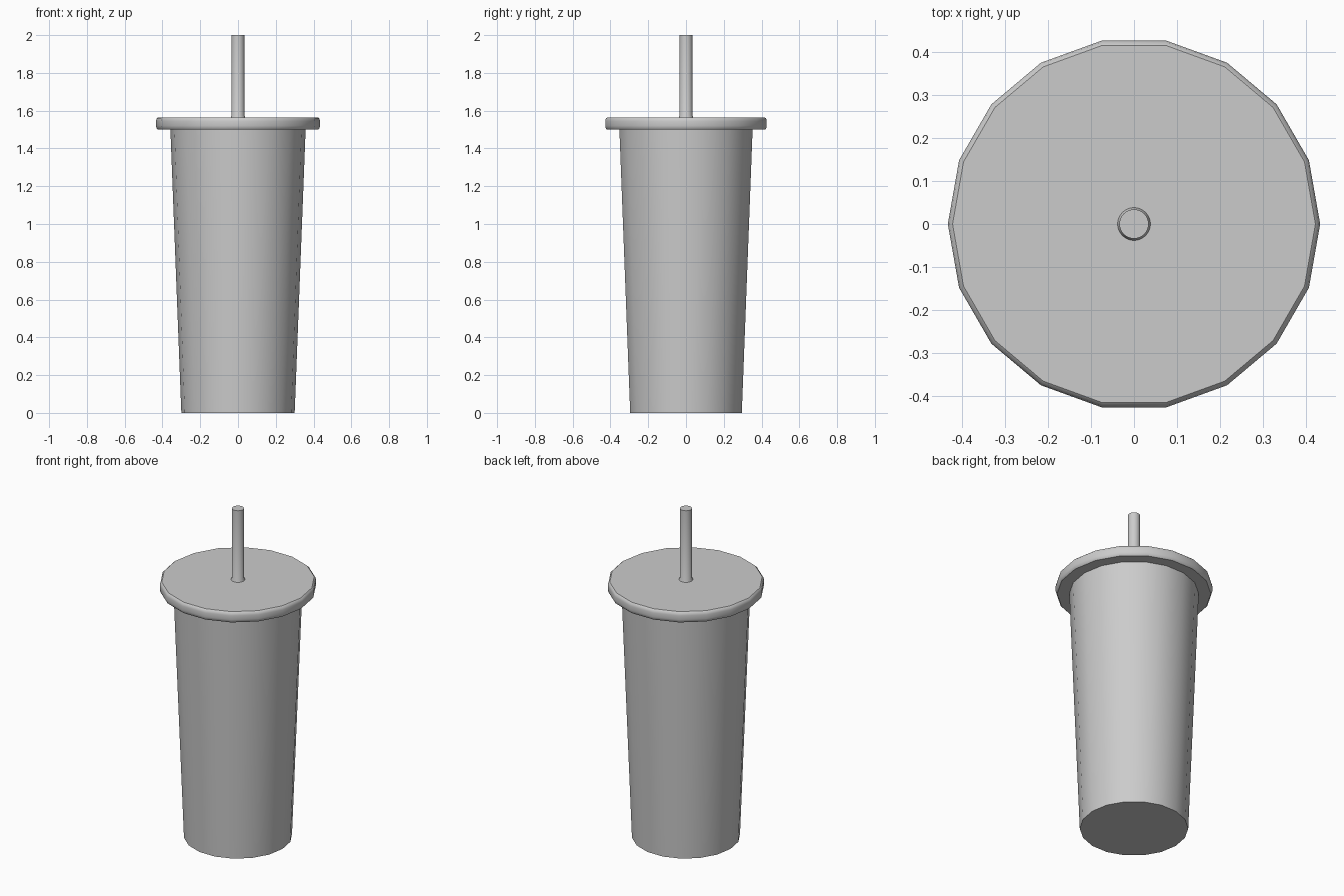
import bpy, bmesh
from math import cos, sin, tau, radians

cube = bpy.data.objects.get("Cube")
if cube:
    bpy.data.objects.remove(cube)

grey = bpy.data.materials.new("light_grey")
grey.use_nodes = True
colour = (0.6, 0.6, 0.6, 1)
grey.diffuse_color = colour
grey.node_tree.nodes["Principled BSDF"].inputs["Base Color"].default_value = colour


def lathe(name, profile, sides):
    """Closed solid of revolution from (radius, height) points, bottom to top."""
    bm = bmesh.new()
    rings = [[bm.verts.new((r * cos(tau * i / sides), r * sin(tau * i / sides), z))
              for i in range(sides)] for r, z in profile]
    for low, high in zip(rings, rings[1:]):
        for i in range(sides):
            j = (i + 1) % sides
            bm.faces.new((low[i], low[j], high[j], high[i]))
    bm.faces.new(rings[0][::-1])
    bm.faces.new(rings[-1])
    mesh = bpy.data.meshes.new(name)
    bm.to_mesh(mesh)
    bm.free()
    mesh.materials.append(grey)
    obj = bpy.data.objects.new(name, mesh)
    bpy.context.collection.objects.link(obj)
    bpy.ops.object.select_all(action="DESELECT")
    obj.select_set(True)
    bpy.context.view_layer.objects.active = obj
    bpy.ops.object.shade_smooth_by_angle(angle=radians(40))
    return obj


# Tapered cup body
lathe("cup_body", [(0.3, 0), (0.358, 1.5)], 18)
# Overhanging lid with softened rim
lathe("lid", [(0.425, 1.5), (0.431, 1.506), (0.434, 1.52), (0.434, 1.545),
              (0.431, 1.558), (0.423, 1.565)], 18)
# Straw with a slight flare where it meets the lid
lathe("straw", [(0.039, 1.56), (0.038, 1.567), (0.034, 1.575), (0.034, 2)], 32)
